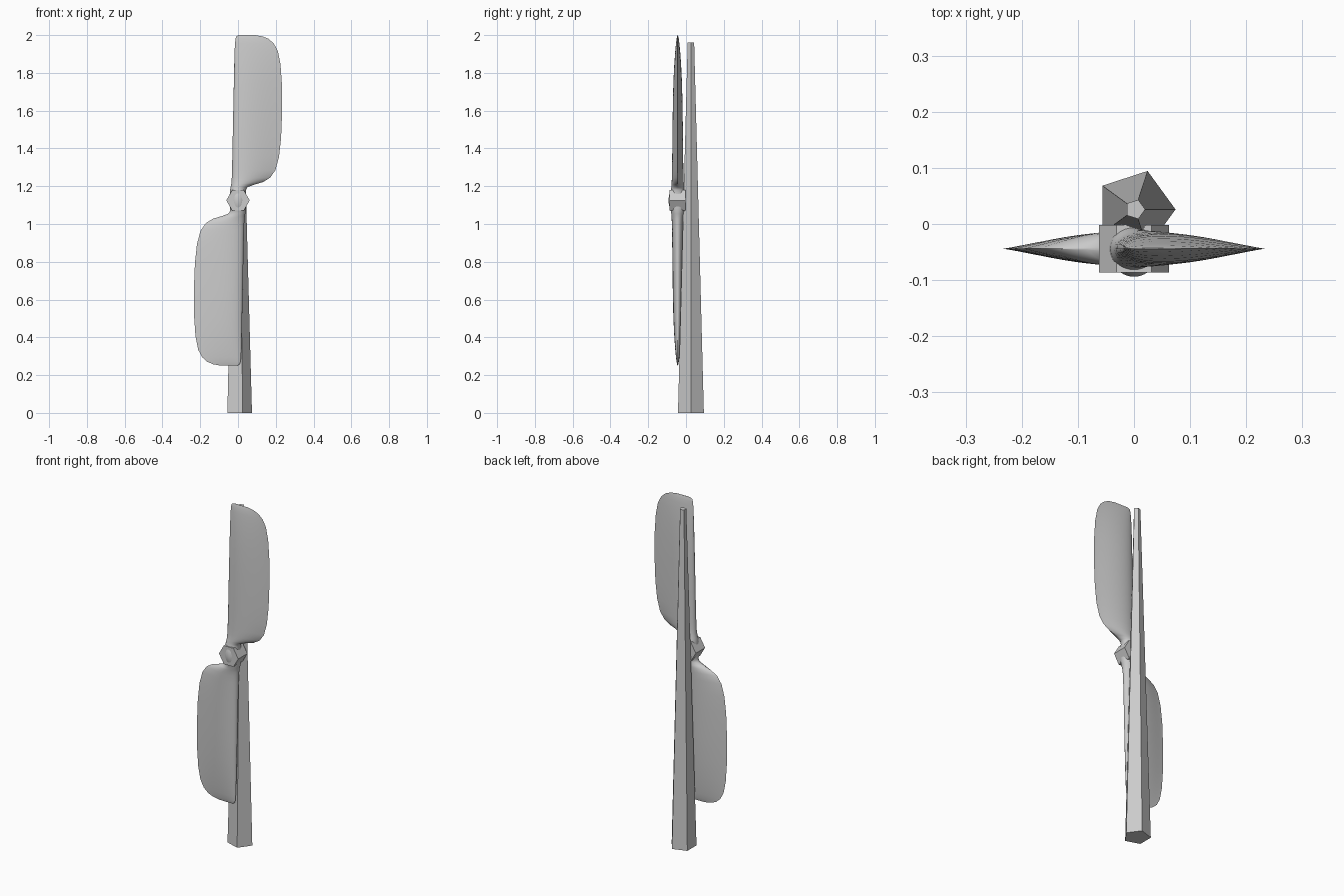
import bpy, bmesh, math
from mathutils import Matrix, Vector

if "Cube" in bpy.data.objects:
    bpy.data.objects.remove(bpy.data.objects["Cube"])

HUB = Vector((0, -0.044, 1.125))


def finish(name, bm):
    bmesh.ops.recalc_face_normals(bm, faces=bm.faces)
    me = bpy.data.meshes.new(name)
    bm.to_mesh(me)
    bm.free()
    ob = bpy.data.objects.new(name, me)
    bpy.context.collection.objects.link(ob)
    return ob


def prism(name, sides, r1, r2, depth, matrix):
    bm = bmesh.new()
    bmesh.ops.create_cone(bm, cap_ends=True, segments=sides, radius1=r1,
                          radius2=r2, depth=depth)
    # put the first corner on the +x axis
    a = min((math.atan2(v.co.y, v.co.x) % math.tau for v in bm.verts))
    bm.transform(matrix @ Matrix.Rotation(-a, 4, 'Z'))
    return finish(name, bm)


# five-sided tapering pole
prism("pole", 5, 0.072, 0.018, 1.96, Matrix.Translation((0.002, 0.026, 0.98)))

# six-sided hub lying along y
prism("hub", 6, 0.062, 0.062, 0.085,
      Matrix.Translation(HUB) @ Matrix.Rotation(math.pi / 2, 4, 'X'))

# blade sections: distance from hub, left edge, right edge, half thickness, taper
ROWS = [
    (0.000, -0.045, 0.045, 0.050, 0.0),
    (0.030, -0.044, 0.043, 0.045, 0.0),
    (0.055, -0.042, 0.042, 0.037, 0.0),
    (0.070, -0.039, 0.050, 0.034, 0.1),
    (0.083, -0.036, 0.085, 0.033, 0.3),
    (0.097, -0.035, 0.132, 0.032, 0.5),
    (0.120, -0.033, 0.170, 0.031, 0.6),
    (0.160, -0.032, 0.198, 0.030, 0.7),
    (0.230, -0.030, 0.217, 0.029, 0.7),
    (0.330, -0.028, 0.228, 0.028, 0.7),
    (0.480, -0.025, 0.234, 0.026, 0.7),
    (0.620, -0.022, 0.232, 0.023, 0.7),
    (0.720, -0.020, 0.225, 0.018, 0.7),
    (0.790, -0.018, 0.211, 0.013, 0.7),
    (0.830, -0.016, 0.190, 0.009, 0.7),
    (0.855, -0.013, 0.162, 0.006, 0.7),
    (0.868, -0.009, 0.130, 0.003, 0.7),
    (0.875, 0.005, 0.090, 0.001, 0.7),
]
N = 32


def section(bm, row, sign):
    d, xl, xr, t, k = row
    s0 = 0.5 / (1 + k)
    peak = 2 * math.sqrt(s0) * (1 - s0) ** (0.5 + k)
    ring = []
    for i in range(N):
        # start angle turns with the blade so the rings line up
        a = math.tau * i / N + (math.pi if sign < 0 else 0)
        s = (1 + math.cos(a)) / 2
        y = math.sin(a) * (1 - s) ** k * t / peak
        x = xl + (xr - xl) * s
        ring.append(bm.verts.new(HUB + Vector((sign * x, sign * y, sign * d))))
    return ring


# both blades as one lofted skin, the lower one turned half a circle about y
bm = bmesh.new()
rings = []
for sign, rows in ((-1, ROWS[:0:-1]), (1, ROWS)):
    for row in rows:
        ring = section(bm, row, sign)
        if sign < 0:
            # same direction and same start as the upper rings
            for v in ring:
                v.co.y = HUB.y - (v.co.y - HUB.y)
            ring = [ring[(-i) % N] for i in range(N)]
            ring = [min(ring, key=lambda v: 0)] + ring[1:]
        rings.append(ring)


def aligned(r):
    # order each ring by starting at its +x end and going towards +y
    i = max(range(N), key=lambda j: r[j].co.x)
    r = r[i:] + r[:i]
    return r if r[1].co.y > r[-1].co.y else [r[0]] + r[:0:-1]


rings = [aligned(r) for r in rings]
for a, b in zip(rings, rings[1:]):
    for i in range(N):
        j = (i + 1) % N
        bm.faces.new((a[i], a[j], b[j], b[i]))
bm.faces.new(rings[0])
bm.faces.new(rings[-1])
blades = finish("propeller_blades", bm)

bpy.context.view_layer.objects.active = blades
blades.select_set(True)
bpy.ops.object.shade_smooth_by_angle(angle=math.radians(50))
